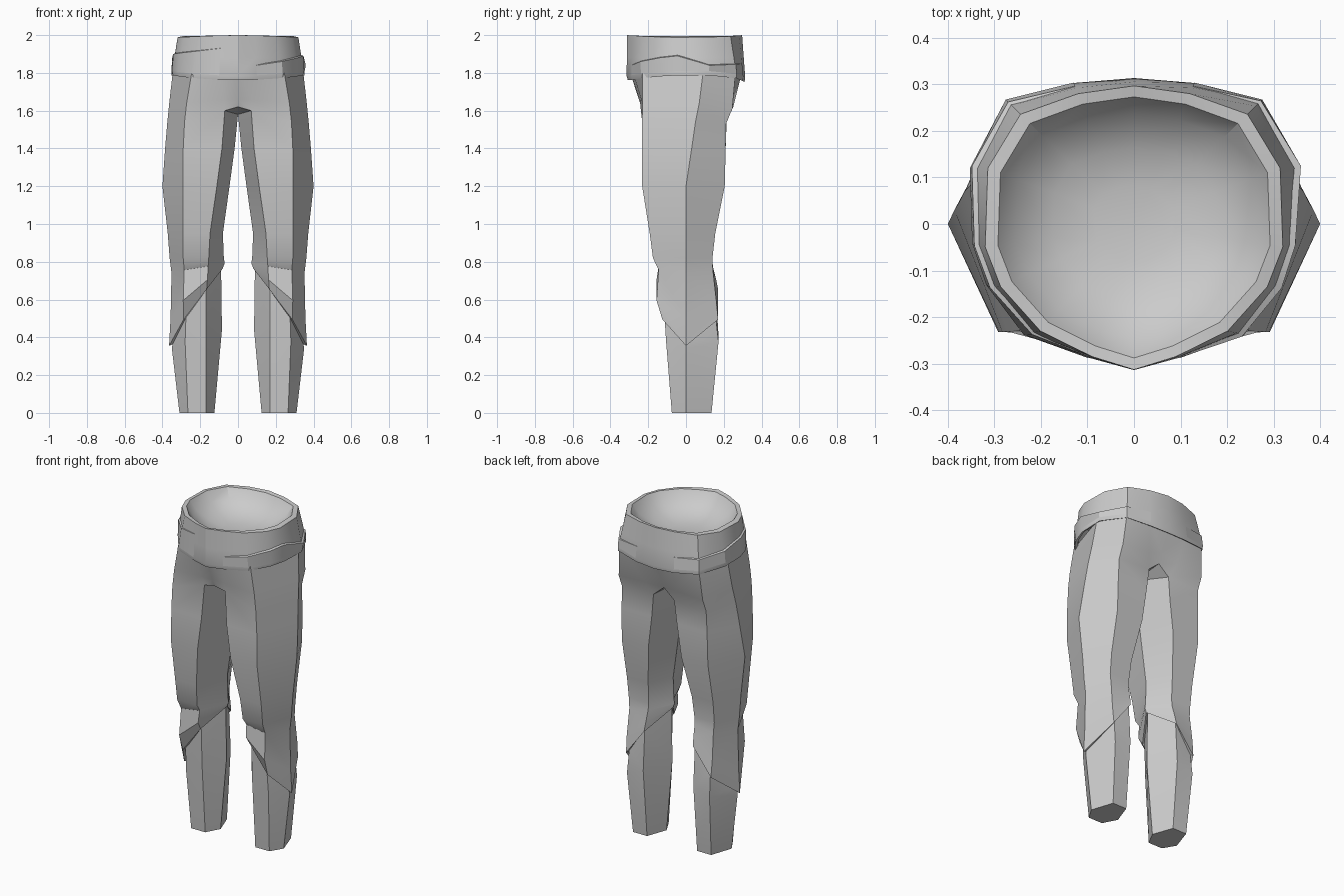
import bpy, bmesh, math

if "Cube" in bpy.data.objects:
    bpy.data.objects.remove(bpy.data.objects["Cube"])

cloth = bpy.data.materials.new("grey cloth")
cloth.diffuse_color = (0.6, 0.6, 0.6, 1)
cloth.use_nodes = True
cloth.node_tree.nodes["Principled BSDF"].inputs["Base Color"].default_value = cloth.diffuse_color


def finish(name, bm, mirror=False):
    """Turn a bmesh into a smooth-shaded object with sharp creases."""
    if not mirror:
        bmesh.ops.recalc_face_normals(bm, faces=bm.faces)
    mesh = bpy.data.meshes.new(name)
    bm.to_mesh(mesh)
    bm.free()
    ob = bpy.data.objects.new(name, mesh)
    bpy.context.collection.objects.link(ob)
    mesh.materials.append(cloth)
    bpy.ops.object.select_all(action='DESELECT')
    ob.select_set(True)
    bpy.context.view_layer.objects.active = ob
    if mirror:
        ob.modifiers.new("mirror", 'MIRROR')
        bpy.ops.object.modifier_apply(modifier="mirror")
    bpy.ops.object.shade_smooth_by_angle(angle=math.radians(30))
    return ob


def bridge(bm, a, b, closed=True):
    n = len(a)
    for i in range(n if closed else n - 1):
        j = (i + 1) % n
        bm.faces.new((a[i], a[j], b[j], b[i]))


def leg_ring(bm, z, tilt, xo, xfo, xfi, xi, yf, yb, yo=0.0):
    """Six-sided section; tilt raises the inner side above the outer one."""
    pts = [(xo, yo, 0), (xfo, yf, .34), (xfi, yf, .73),
           (xi, .01, 1), (xfi, yb, .73), (xfo, yb, .34)]
    return [bm.verts.new((x, y, z + tilt * t)) for x, y, t in pts]


# Lower legs, ending in a diagonal top tucked under the knee cuff
bm = bmesh.new()
rings = [leg_ring(bm, *r) for r in [
    (0.00, 0.00, .310, .265, .170, .125, -.075, .135),
    (0.34, 0.10, .350, .280, .170, .085, -.105, .172),
    (0.39, 0.41, .343, .275, .170, .090, -.115, .155)]]
for a, b in zip(rings, rings[1:]):
    bridge(bm, a, b)
bm.faces.new(rings[0][::-1])
bm.normal_update()
finish("lower_legs", bm, True)

# Upper legs and hips, one half mirrored
bm = bmesh.new()
rings = [leg_ring(bm, *r) for r in [
    (0.365, 0.41, .342, .274, .172, .092, -.110, .155),
    (0.355, 0.41, .365, .288, .166, .080, -.125, .170),
    (0.50, 0.28, .357, .290, .162, .076, -.156, .160),
    (0.74, 0.05, .352, .285, .158, .070, -.145, .142),
    (0.82, 0.00, .362, .290, .155, .075, -.175, .140),
    (0.95, 0.00, .372, .292, .148, .080, -.192, .155),
    (1.20, 0.00, .400, .292, .112, .045, -.232, .205),
    (1.40, 0.00, .386, .290, .085, .018, -.232, .210, .03)]]
# thigh top: outer, front outer, front inner, crotch, back inner, back outer
top = [bm.verts.new(p) for p in [
    (.374, .05, 1.54), (.283, -.232, 1.54), (.07, -.225, 1.60),
    (0, .01, 1.58), (.07, .215, 1.54), (.285, .212, 1.53)]]
rings.append(top)
for a, b in zip(rings, rings[1:]):
    bridge(bm, a, b)
o, fo, fi, crotch, bi, bo = top
cf = bm.verts.new((0, -.235, 1.62))
cb = bm.verts.new((0, .215, 1.60))
bm.faces.new((fi, crotch, cf))
bm.faces.new((crotch, bi, cb))
low = [cf, fi, fo, o, bo, bi, cb]
seat = [bm.verts.new(p) for p in [
    (0, -.25, 1.66), (.075, -.245, 1.66), (.272, -.231, 1.64),
    (.364, .07, 1.64), (.285, .245, 1.61), (.10, .25, 1.62), (0, .24, 1.66)]]
waist = [bm.verts.new(p) for p in [
    (0, -.295, 1.80), (.09, -.28, 1.80), (.245, -.23, 1.80),
    (.346, .09, 1.80), (.27, .262, 1.80), (.13, .295, 1.80), (0, .303, 1.80)]]
bridge(bm, seat, low, False)
bridge(bm, waist, seat, False)
bmesh.ops.recalc_face_normals(bm, faces=bm.faces)
finish("trousers", bm, True)

# Waist sash: half outlines from front centre to back centre
rim = [(0, -.313), (.09, -.285), (.20, -.23), (.285, -.135), (.318, -.05),
       (.312, .12), (.243, .235), (.12, .28), (0, .297)]
hem = [(0, -.314), (.10, -.287), (.24, -.238), (.32, -.13), (.35, -.04),
       (.356, .12), (.278, .27), (.13, .305), (0, .315)]
hem_z = [1.765, 1.767, 1.775, 1.785, 1.79, 1.79, 1.775, 1.76, 1.755]


def sash_point(i, z, grow=0.0):
    """Point on the sash surface at outline index i and height z."""
    t = (2 - z) / (2 - hem_z[i])
    x = rim[i][0] + (hem[i][0] - rim[i][0]) * t
    y = rim[i][1] + (hem[i][1] - rim[i][1]) * t
    r = math.hypot(x, y)
    return x * (1 + grow / r), y * (1 + grow / r), z


def full_loop(bm, half):
    pts = half + [(-x, y, z) for x, y, z in half[-2:0:-1]]
    return [bm.verts.new(p) for p in pts]


N = range(9)
bm = bmesh.new()
loops = [
    [(hem[i][0] * .94, hem[i][1] * .94, hem_z[i] + .005) for i in N],
    [sash_point(i, hem_z[i] - .003, -.006) for i in N],
    [sash_point(i, hem_z[i] + .018) for i in N],
    [sash_point(i, 1.88) for i in N],
    [sash_point(i, 2 - .012 * math.sin(math.pi * i / 8) ** 2) for i in N]]
# rolled rim and hollow top
for s, d in ((.92, .005), (.80, .06), (.55, .105), (.28, .125)):
    loops.append([(x * s, y * s, 2 - d) for x, y in rim])
rings = [full_loop(bm, h) for h in loops]
for a, b in zip(rings, rings[1:]):
    bridge(bm, a, b)
bm.faces.new(rings[-1])
finish("waist_sash", bm)


# Overlapping cloth folds wrapped round each side of the sash
def fold(name, side, tops, thick):
    bm = bmesh.new()
    rows = [[], [], []]
    for i, (z, g) in enumerate(zip(tops, thick), start=1):
        for row, (h, grow) in zip(rows, ((z + .006, -.006), (z, g),
                                         (hem_z[i] + .02, .001))):
            x, y, zz = sash_point(i, h, grow)
            row.append(bm.verts.new((x * side, y, zz)))
    bridge(bm, rows[0], rows[1], False)
    bridge(bm, rows[1], rows[2], False)
    if side < 0:
        bmesh.ops.reverse_faces(bm, faces=bm.faces)
    bm.normal_update()
    ob = finish(name, bm)
    return ob


fold("right_fold", 1, [1.84, 1.86, 1.88, 1.89, 1.84, 1.845, 1.85],
     [.001, .010, .014, .012, .014, .008, .001])
fold("left_fold", -1, [1.93, 1.915, 1.905, 1.90, 1.88, 1.86, 1.85],
     [.001, .006, .010, .010, .012, .008, .001])
